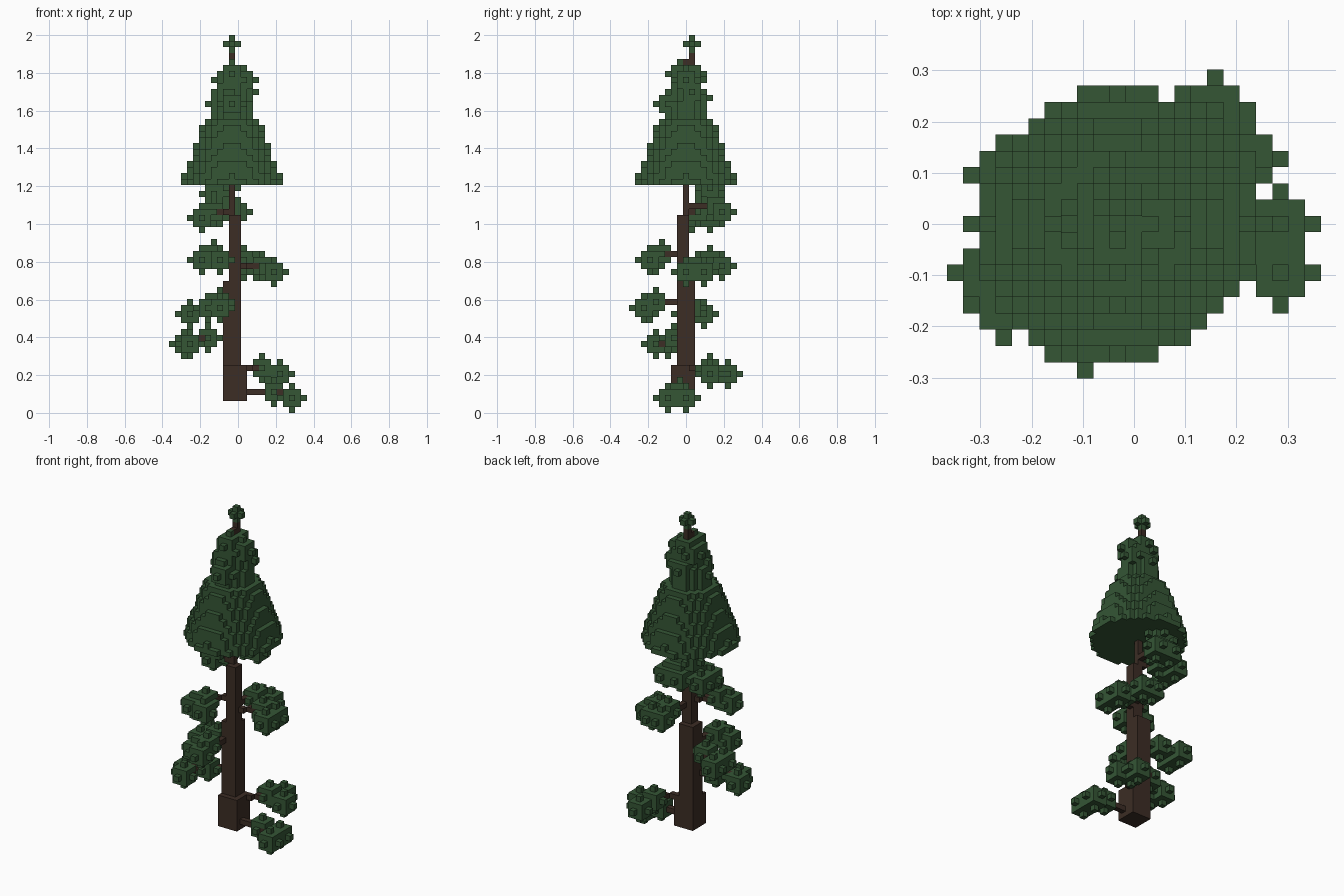
import bpy
import bmesh
from mathutils import Vector

UNIT = 2 / 63                          # edge of one cube
ORIGIN = Vector((-11.5, -9.5, 0))      # grid corner, centres the tree

cube = bpy.data.objects.get("Cube")
if cube:
    bpy.data.objects.remove(cube, do_unlink=True)


def make_material(name, colour):
    material = bpy.data.materials.new(name)
    material.use_nodes = True
    material.diffuse_color = colour
    material.node_tree.nodes["Principled BSDF"].inputs["Base Color"].default_value = colour
    return material


bark = make_material("dark bark", (0.045, 0.026, 0.018, 1))
needles = make_material("needle green", (0.035, 0.093, 0.036, 1))

AXES = [Vector(axis) for axis in ((1, 0, 0), (0, 1, 0), (0, 0, 1))]


def build_cubes(name, cells, material):
    """Turn a set of grid cells into a mesh holding only the exposed faces."""
    mesh_builder = bmesh.new()
    corners = {}

    def corner(point):
        key = tuple(round(value) for value in point)
        if key not in corners:
            corners[key] = mesh_builder.verts.new((Vector(key) + ORIGIN) * UNIT)
        return corners[key]

    for cell in sorted(cells):
        base = Vector(cell)
        for index, axis in enumerate(AXES):
            side, up = AXES[index - 2], AXES[index - 1]
            for sign in (-1, 1):
                neighbour = tuple(round(value) for value in base + axis * sign)
                if neighbour in cells:
                    continue
                start = base + axis if sign > 0 else base
                loop = [start, start + side, start + side + up, start + up]
                if sign < 0:
                    loop.reverse()
                mesh_builder.faces.new([corner(point) for point in loop])

    mesh = bpy.data.meshes.new(name)
    mesh_builder.to_mesh(mesh)
    mesh_builder.free()
    mesh.materials.append(material)
    tree_part = bpy.data.objects.new(name, mesh)
    bpy.context.collection.objects.link(tree_part)
    return tree_part


def block(low, high):
    """All cells of a box, upper limits excluded."""
    return {(x, y, z)
            for x in range(low[0], high[0])
            for y in range(low[1], high[1])
            for z in range(low[2], high[2])}


def ball(centre, radius=2):
    """All cells within a radius of the centre cell."""
    reach = range(-radius, radius + 1)
    return {(centre[0] + x, centre[1] + y, centre[2] + z)
            for x in reach for y in reach for z in reach
            if x * x + y * y + z * z <= radius * radius}


def disc(centre_x, centre_y, level, radius):
    """One round layer of cells."""
    reach = range(-9, 10)
    return {(centre_x + x, centre_y + y, level)
            for x in reach for y in reach
            if x * x + y * y <= radius * radius}


def line(start, end):
    """A stepped row of cells between two cells."""
    first, last = Vector(start), Vector(end)
    steps = round(max(abs(value) for value in last - first))
    return {tuple(round(value) for value in first.lerp(last, step / max(steps, 1)))
            for step in range(steps + 1)}


# Trunk, tapering in four steps
trunk_steps = {
    "trunk_base": ((9, 7, 2), (13, 11, 8)),
    "trunk_lower": ((9, 8, 8), (12, 11, 22)),
    "trunk_middle": ((10, 8, 22), (12, 10, 33)),
    "trunk_upper": ((10, 9, 33), (11, 10, 59)),
}
for part_name, (low, high) in trunk_steps.items():
    build_cubes(part_name, block(low, high), bark)
build_cubes("trunk_tip", block((10, 10, 58), (11, 11, 60)), bark)

# Side branches: root cell, then the tufts they carry, the inner tuft first
branches = {
    "lowest_left": ((13, 8, 3), (17, 8, 3), (20, 6, 2), (20, 9, 2)),
    "low_back_left": ((13, 10, 7), (15, 13, 7), (18, 13, 6), (16, 16, 6)),
    "low_front_right": ((8, 8, 12), (6, 7, 12), (2, 6, 11), (3, 4, 11)),
    "low_right": ((8, 9, 17), (6, 10, 17), (3, 12, 16), (3, 9, 16)),
    "middle_front": ((9, 7, 18), (8, 4, 18), (8, 2, 17), (6, 3, 17)),
    "middle_left": ((12, 9, 24), (15, 11, 24), (17, 9, 23), (17, 12, 23)),
    "middle_back": ((11, 10, 25), (12, 13, 25), (12, 15, 24), (14, 15, 24)),
    "middle_front_right": ((9, 8, 26), (7, 5, 26), (5, 4, 25), (8, 3, 25)),
    "high_right": ((9, 9, 33), (7, 11, 33), (5, 10, 32), (5, 13, 32)),
    "high_back": ((10, 10, 34), (10, 14, 34), (11, 15, 33), (8, 15, 33)),
}
for side, (root, inner, *outer) in branches.items():
    wood = line(root, inner)
    tufts = ball(inner)
    for tip in outer:
        wood |= line(inner, tip)
        tufts |= ball(tip)
    build_cubes(side + "_branch", wood, bark)
    build_cubes(side + "_needles", tufts, needles)

# Crown: stacked round layers narrowing upward, with a flat underside
crown = set()
for level in range(38, 57):
    if level < 49:
        radius = 8.4 - 0.36 * (level - 38)
    else:
        radius = 3.3 if level < 52 else 2.3
    crown |= disc(10, 9, level, radius)

# Tufts roughening the top of the crown and hanging just under it
crown_tufts = [
    (8, 9, 51), (10, 6, 51), (10, 11, 52), (9, 8, 53), (12, 10, 53),
    (12, 9, 55), (9, 10, 55), (10, 8, 56), (10, 10, 56),
    (7, 13, 36), (9, 13, 37),
]
for centre in crown_tufts:
    crown |= ball(centre)
build_cubes("crown", crown, needles)

# Small tuft at the very top
build_cubes("crown_tip", ball((10, 10, 61), 1), needles)
